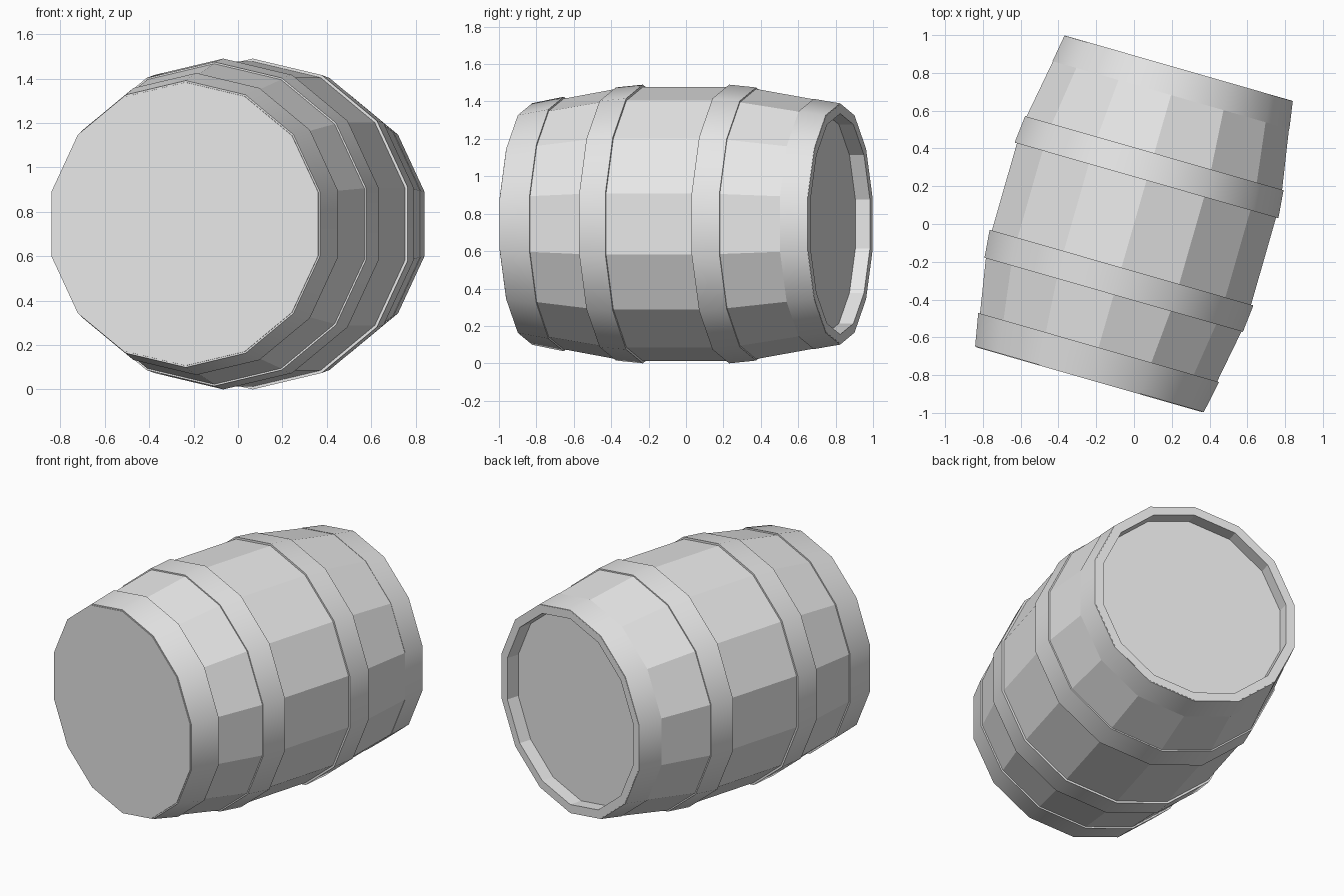
import bpy, bmesh, math

cube = bpy.data.objects.get("Cube")
if cube:
    bpy.data.objects.remove(cube, do_unlink=True)

SIDES = 14
CENTRE_Z = 0.745
TURN = math.radians(-16)

grey = bpy.data.materials.new("light_grey")
grey.use_nodes = True
COLOUR = (0.8, 0.8, 0.8, 1)
grey.diffuse_color = COLOUR
grey.node_tree.nodes["Principled BSDF"].inputs["Base Color"].default_value = COLOUR


def lathe(name, profile, closed=False, smooth=False):
    """Spin (position along the barrel, radius) points around the y axis."""
    bm = bmesh.new()
    rings = []
    for y, r in profile:
        ring = []
        for i in range(SIDES):
            a = math.tau * i / SIDES
            ring.append(bm.verts.new((r * math.sin(a), y, r * math.cos(a))))
        rings.append(ring)
    pairs = list(zip(rings, rings[1:]))
    if closed:
        pairs.append((rings[-1], rings[0]))
    else:
        bm.faces.new(rings[0])
        bm.faces.new(rings[-1])
    for a, b in pairs:
        for i in range(SIDES):
            j = (i + 1) % SIDES
            bm.faces.new((a[i], a[j], b[j], b[i]))
    bmesh.ops.recalc_face_normals(bm, faces=bm.faces)
    mesh = bpy.data.meshes.new(name)
    bm.to_mesh(mesh)
    bm.free()
    mesh.materials.append(grey)
    obj = bpy.data.objects.new(name, mesh)
    bpy.context.collection.objects.link(obj)
    obj.location.z = CENTRE_Z
    obj.rotation_euler.z = TURN
    if smooth:
        bpy.ops.object.select_all(action="DESELECT")
        obj.select_set(True)
        bpy.context.view_layer.objects.active = obj
        bpy.ops.object.shade_smooth_by_angle(angle=math.radians(30))
    return obj


def band(name, y0, r0, y1, r1, depth):
    """Thin tapered hoop around the staves."""
    return lathe(name, [(y0, r0), (y1, r1), (y1, r1 - depth), (y0, r0 - depth)],
                 closed=True, smooth=True)


# Faceted staves with a flush front lid and a recessed back lid
lathe("barrel_body", [(-0.858, 0.638), (-0.39, 0.722), (-0.24, 0.732),
                      (0.24, 0.732), (0.39, 0.722), (0.858, 0.641),
                      (0.858, 0.59), (0.777, 0.59)])

# Middle hoops
for side, label in ((-1, "front"), (1, "back")):
    band(label + "_hoop", side * 0.24, 0.745, side * 0.39, 0.73, 0.02)

# End bands
band("front_end_band", -0.68, 0.68, -0.855, 0.646, 0.02)
band("back_end_band", 0.71, 0.669, 0.857, 0.645, 0.01)
